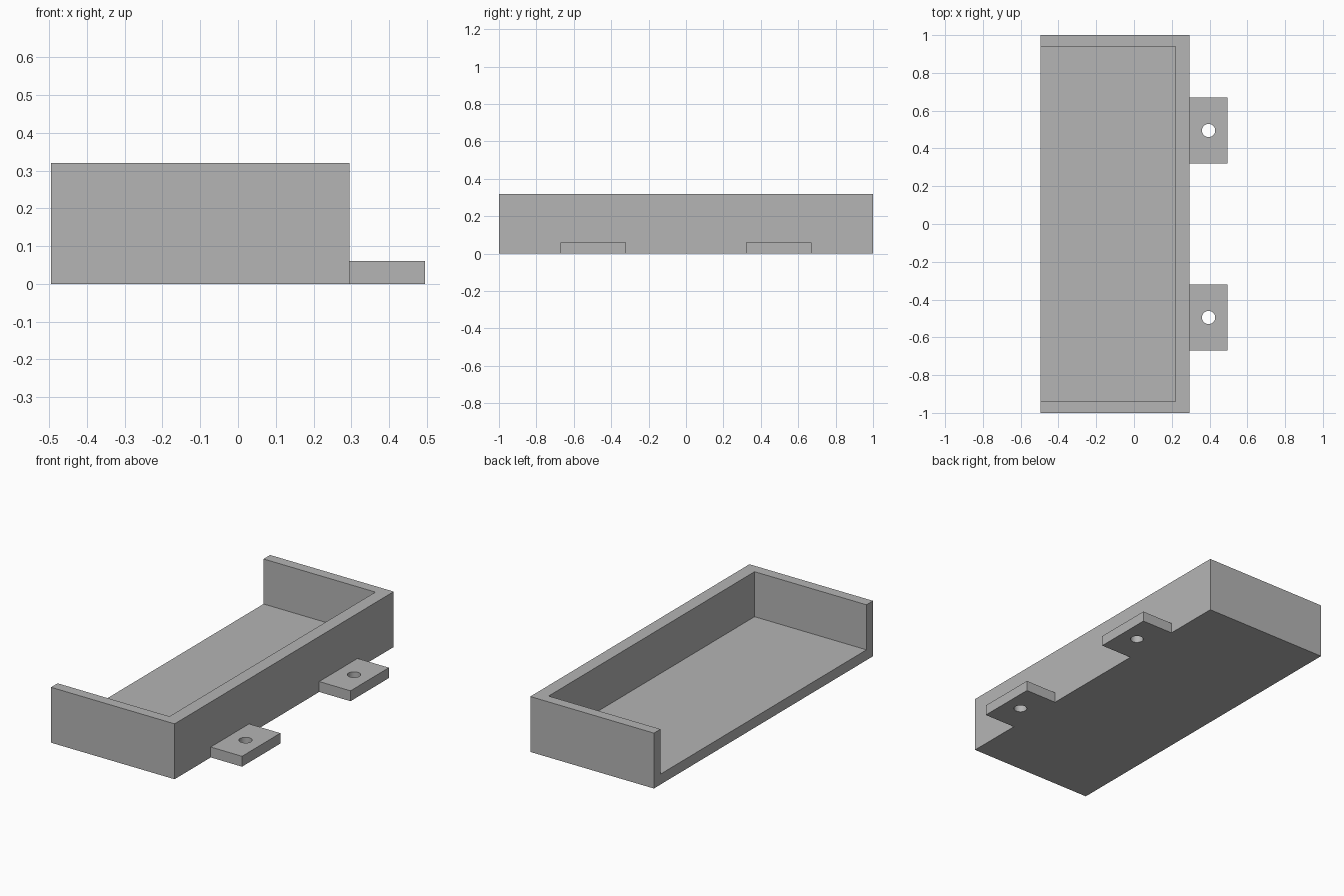
import bpy
from mathutils import Vector

cube = bpy.data.objects.get("Cube")
if cube:
    bpy.data.objects.remove(cube, do_unlink=True)

# Overall sizes
LEFT, RIGHT, TAB_END = -0.495, 0.295, 0.495
HALF_LENGTH, HEIGHT = 1.0, 0.32
FLOOR, END_WALL, LONG_WALL = 0.06, 0.06, 0.075
TAB_Y, TAB_HALF_WIDTH = 0.495, 0.175
HOLE_X, HOLE_RADIUS = 0.395, 0.035

grey = bpy.data.materials.new("plain grey")
grey.use_nodes = True
grey.diffuse_color = (0.46, 0.46, 0.46, 1)
grey.node_tree.nodes["Principled BSDF"].inputs["Base Color"].default_value = grey.diffuse_color


def box(name, low, high):
    low, high = Vector(low), Vector(high)
    bpy.ops.mesh.primitive_cube_add(size=1, location=(low + high) / 2)
    obj = bpy.context.object
    obj.name = name
    obj.scale = high - low
    bpy.ops.object.transform_apply(location=True, rotation=False, scale=True)
    obj.data.materials.append(grey)
    return obj


def combine(target, tool, operation):
    mod = target.modifiers.new(tool.name, 'BOOLEAN')
    mod.operation = operation
    mod.solver = 'EXACT'
    mod.object = tool
    bpy.context.view_layer.objects.active = target
    bpy.ops.object.modifier_apply(modifier=mod.name)
    bpy.data.objects.remove(tool, do_unlink=True)


# Tray open at the top and along one long side
tray = box("tray", (LEFT, -HALF_LENGTH, 0), (RIGHT, HALF_LENGTH, HEIGHT))
cavity = box("cavity_cutter",
             (LEFT - 0.1, -HALF_LENGTH + END_WALL, FLOOR),
             (RIGHT - LONG_WALL, HALF_LENGTH - END_WALL, HEIGHT + 0.1))
combine(tray, cavity, 'DIFFERENCE')

# Drilled mounting tabs on the closed long side
for side in (-1, 1):
    y = side * TAB_Y
    tab = box("mounting_tab", (RIGHT - 0.03, y - TAB_HALF_WIDTH, 0),
              (TAB_END, y + TAB_HALF_WIDTH, FLOOR))
    combine(tray, tab, 'UNION')
    bpy.ops.mesh.primitive_cylinder_add(vertices=48, radius=HOLE_RADIUS, depth=0.4,
                                        location=(HOLE_X, y, 0))
    drill = bpy.context.object
    drill.name = "hole_cutter"
    drill.data.materials.append(grey)
    combine(tray, drill, 'DIFFERENCE')

# Smooth hole walls with crisp edges everywhere else
bpy.ops.object.select_all(action='DESELECT')
tray.select_set(True)
bpy.context.view_layer.objects.active = tray
bpy.ops.object.shade_smooth_by_angle()
